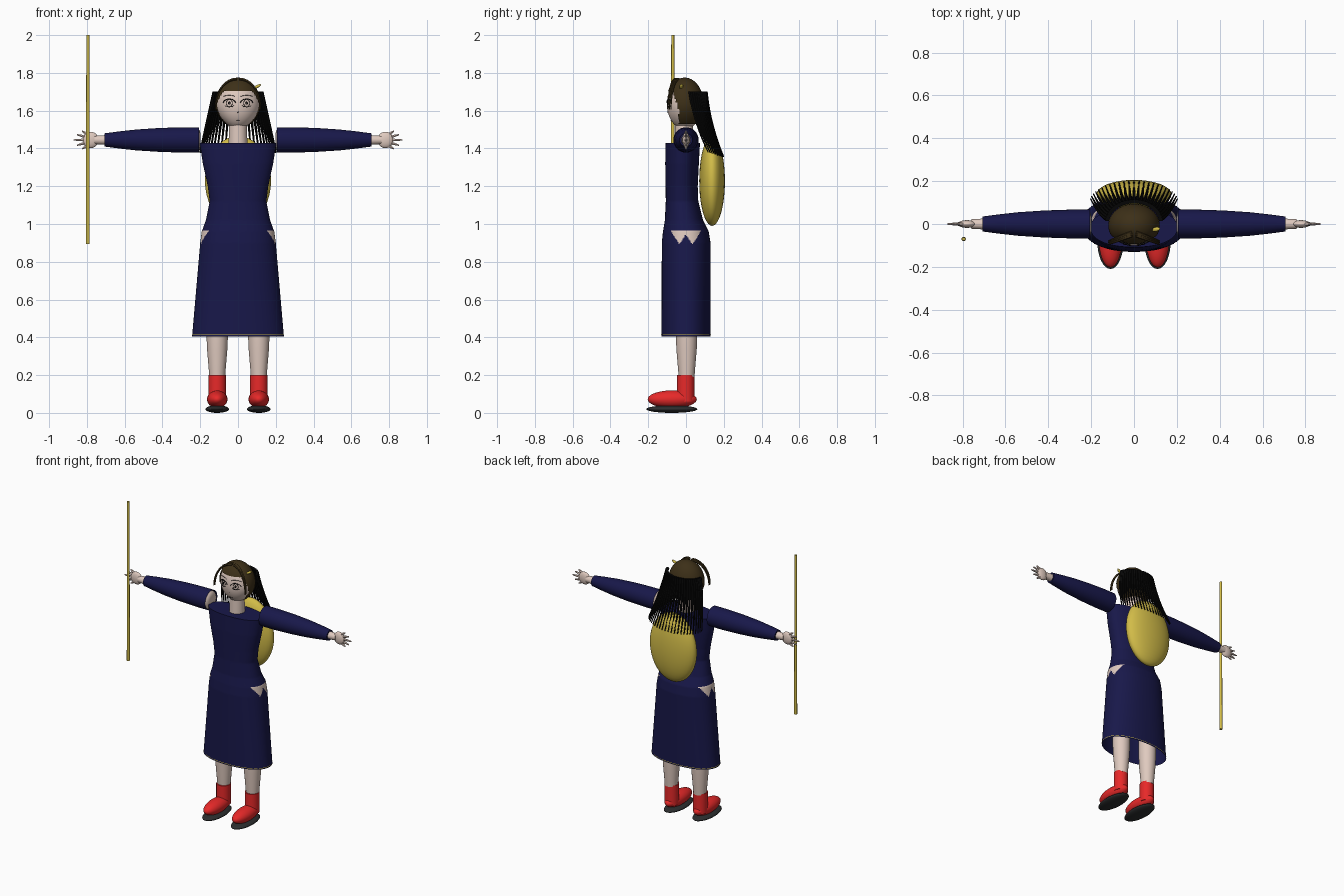
import bpy, bmesh, math
from mathutils import Vector

cube = bpy.data.objects.get("Cube")
if cube:
    bpy.data.objects.remove(cube, do_unlink=True)


def material(name, rgb):
    m = bpy.data.materials.new(name)
    m.use_nodes = True
    m.diffuse_color = (*rgb, 1)
    bsdf = next(n for n in m.node_tree.nodes if n.type == 'BSDF_PRINCIPLED')
    bsdf.inputs["Base Color"].default_value = (*rgb, 1)
    return m


NAVY = material("navy cloth", (0.009, 0.009, 0.068))
SKIN = material("pale skin", (0.74, 0.59, 0.52))
RED = material("red leather", (0.8, 0.022, 0.022))
GOLD = material("old gold", (0.64, 0.5, 0.065))
BROWN = material("brown hair", (0.046, 0.029, 0.009))
BLACK = material("black hair", (0.002, 0.002, 0.002))
SOLE = material("dark sole", (0.025, 0.027, 0.028))


def finish(name, bm, *mats):
    bmesh.ops.recalc_face_normals(bm, faces=bm.faces)
    me = bpy.data.meshes.new(name)
    bm.to_mesh(me)
    bm.free()
    ob = bpy.data.objects.new(name, me)
    bpy.context.collection.objects.link(ob)
    for m in mats:
        me.materials.append(m)
    bpy.ops.object.select_all(action='DESELECT')
    ob.select_set(True)
    bpy.context.view_layer.objects.active = ob
    bpy.ops.object.shade_smooth_by_angle(angle=math.radians(40))
    return ob


def ball(name, loc, size, mat, rot=(0, 0, 0)):
    bm = bmesh.new()
    bmesh.ops.create_uvsphere(bm, u_segments=32, v_segments=20, radius=1)
    bmesh.ops.scale(bm, vec=size, verts=bm.verts)
    ob = finish(name, bm, mat)
    ob.location, ob.rotation_euler = loc, rot
    return ob


def loft(name, rings, mats, caps=(True, True)):
    """Skin a list of point rings."""
    bm = bmesh.new()
    loops = [[bm.verts.new(p) for p in ring] for ring in rings]
    n = len(loops[0])
    for a, b in zip(loops, loops[1:]):
        for i in range(n):
            bm.faces.new((a[i], a[(i + 1) % n], b[(i + 1) % n], b[i]))
    for wanted, ring in zip(caps, (loops[0], loops[-1])):
        if wanted:
            bm.faces.new(ring)
    return finish(name, bm, *mats)


def lathe(name, profile, mat, loc, rot=(0, 0, 0), caps=(True, True)):
    """Round part from (radius, height) pairs."""
    steps = [k * math.tau / 32 for k in range(32)]
    rings = [[(r * math.cos(a), r * math.sin(a), h) for a in steps] for r, h in profile]
    ob = loft(name, rings, [mat], caps)
    ob.location, ob.rotation_euler = loc, rot
    return ob


def strands(name, paths, mat, depth, r0=1, r1=1):
    """Round strokes along point paths, tapering from r0 to r1."""
    cu = bpy.data.curves.new(name, 'CURVE')
    cu.dimensions = '3D'
    cu.bevel_depth, cu.bevel_resolution = depth, 1
    cu.use_fill_caps = True
    for path in paths:
        sp = cu.splines.new('POLY')
        sp.points.add(len(path) - 1)
        for i, p in enumerate(path):
            sp.points[i].co = (*p, 1)
            sp.points[i].radius = r0 + (r1 - r0) * i / (len(path) - 1)
    ob = bpy.data.objects.new(name, cu)
    bpy.context.collection.objects.link(ob)
    cu.materials.append(mat)
    bpy.ops.object.select_all(action='DESELECT')
    ob.select_set(True)
    bpy.context.view_layer.objects.active = ob
    bpy.ops.object.convert(target='MESH')
    bpy.ops.object.shade_smooth_by_angle(angle=math.radians(50))


# Dress outline: height, half width, front y, back y
OUTLINE = [(0.405, 0.243, -0.13, 0.13), (0.9, 0.2, -0.128, 0.13), (0.96, 0.192, -0.122, 0.12),
           (1.02, 0.17, -0.112, 0.09), (1.12, 0.15, -0.107, 0.065), (1.2, 0.16, -0.108, 0.062),
           (1.32, 0.186, -0.11, 0.068), (1.43, 0.203, -0.108, 0.074)]


def dress_ring(z, grow=0.0):
    for lo, hi in zip(OUTLINE, OUTLINE[1:]):
        if z <= hi[0] + 1e-6:
            break
    t = (z - lo[0]) / (hi[0] - lo[0])
    w, f, b = (lo[k] + (hi[k] - lo[k]) * t for k in (1, 2, 3))
    mid, dep = (f + b) / 2, (b - f) / 2 + grow
    ring = []
    for k in range(160):
        c, s = math.cos(k * math.tau / 160), math.sin(k * math.tau / 160)
        ring.append(((w + grow) * math.copysign(abs(c) ** 0.9, c),
                     mid + dep * math.copysign(abs(s) ** 0.9, s), z))
    return ring


levels = [0.405 + 1.025 * k / 170 for k in range(171)]
dress = loft("dress", [dress_ring(z) for z in levels], [NAVY, SKIN], (False, True))
# Toothed side openings at the hips
for p in dress.data.polygons:
    x, y, z = p.center
    tooth = 0.893 + 1.5 * min(abs(y + 0.035), abs(y - 0.033))
    if abs(x) > 0.1 and abs(y) < 0.08 and tooth < z < 0.968:
        p.material_index = 1
loft("hem_trim", [dress_ring(0.412, 0.0015), dress_ring(0.415, 0.0015)], [GOLD], (False, False))

# Head, narrowing to the chin
HEAD = Vector((0, -0.007, 1.635))
SIZE = Vector((0.113, 0.094, 0.133))


def chin(z):
    return 1 - 0.22 * max(0, -z / SIZE.z) ** 2


def face_point(x, z, out=0.001):
    dz = z - HEAD.z
    q = 1 - (x / (SIZE.x * chin(dz))) ** 2 - (dz / SIZE.z) ** 2
    return (x, HEAD.y - SIZE.y * math.sqrt(max(q, 0)) - out, z)


def skull(name, grow, mat, drop):
    bm = bmesh.new()
    bmesh.ops.create_uvsphere(bm, u_segments=64, v_segments=48, radius=1)
    for v in bm.verts:
        v.co = Vector(a * (b + grow) for a, b in zip(v.co, SIZE))
        v.co.x *= chin(v.co.z)
        v.co += HEAD
    gone = [f for f in bm.faces if drop(f.calc_center_median())]
    bmesh.ops.delete(bm, geom=gone, context='FACES')
    return finish(name, bm, mat)


skull("head", 0, SKIN, lambda c: False)
skull("hair_cap", 0.007, BROWN, lambda c: c.z < 1.53 or (
    c.z < 1.702 and c.y < -0.038 - 0.3 * max(0, c.z - 1.6)))
lathe("neck", [(0.05, 1.4), (0.047, 1.56)], SKIN, (0, -0.01, 0))

# Face drawn with fine strokes
lines, fine = [], []
for s in (-1, 1):
    cx = s * 0.046

    def arc(rx, rz, a0, a1, z0, n=14):
        angles = [math.radians(a0 + (a1 - a0) * k / n) for k in range(n + 1)]
        return [face_point(cx + rx * math.cos(a), z0 + rz * math.sin(a)) for a in angles]
    lines += [arc(0.033, 0.024, 10, 170, 1.638), arc(0.004, 0.006, 0, 360, 1.64)]
    fine += [arc(0.016, 0.02, 0, 360, 1.64), arc(0.028, 0.018, 215, 325, 1.637),
             arc(0.036, 0.014, 35, 150, 1.668)]
fine += [[face_point(-0.012 + 0.004 * k, 1.549 + 0.0006 * abs(k - 3)) for k in range(7)],
         [face_point(0.003, 1.595), face_point(-0.003, 1.589)]]
strands("eye_lines", lines, BLACK, 0.0026)
strands("fine_face_lines", fine, BLACK, 0.0014)

# Loose front locks and a clip
locks = []
for s in (-1, 1):
    for k in range(3):
        locks.append([(s * (0.01 + 0.11 * math.sin(a)), -0.055 - 0.04 * math.sin(a) + 0.008 * k,
                       1.61 + 0.157 * math.cos(a)) for a in [j * 0.16 for j in range(11)]])
strands("front_locks", locks, BROWN, 0.008, 1, 0.3)
ball("hair_clip", (0.102, -0.025, 1.728), (0.022, 0.01, 0.008), GOLD, (0, -0.5, 0.2))

# Long back hair fanning out into separate strands
fan = []
for k in range(25):
    a = math.radians(-80 + 160 * k / 24)
    path = []
    for j in range(9):
        t = j / 8
        path.append(((0.126 + 0.08 * t) * math.sin(a),
                     0.005 + 0.055 * t * t + 0.04 * t + 0.1 * math.cos(a),
                     1.7 - (0.315 + 0.03 * math.cos(a)) * t))
    fan.append(path)
strands("back_hair", fan, BLACK, 0.011, 1, 0.3)

# Pack and staff
ball("back_pack", (0, 0.138, 1.228), (0.175, 0.068, 0.238), GOLD)
lathe("staff", [(0.01, 0.895), (0.008, 2.0)], GOLD, (-0.795, -0.07, 0))

# Limbs, mirrored
for s, side in ((1, "left"), (-1, "right")):
    shoulder = (0, 0, 1.445)
    turn = (0, s * math.pi / 2, 0)
    lathe(side + "_sleeve", [(0.067, 0.206), (0.067, 0.3), (0.063, 0.42), (0.055, 0.54),
                             (0.045, 0.63), (0.035, 0.707)], NAVY, shoulder, turn, (False, True))
    lathe(side + "_arm", [(0.03, 0.198), (0.052, 0.203), (0.06, 0.212), (0.05, 0.4),
                          (0.026, 0.69), (0.022, 0.76)], SKIN, shoulder, turn)
    ball(side + "_palm", (s * 0.78, 0, 1.445), (0.042, 0.018, 0.043), SKIN)
    fingers = []
    for k in range(5):
        a = math.radians(-38 + 19 * k)
        reach = 0.12 - 0.012 * abs(k - 2)
        fingers.append([(s * (0.75 + d * math.cos(a)), 0, 1.445 + d * 0.8 * math.sin(a))
                        for d in (0.04, 0.08, reach)])
    strands(side + "_fingers", fingers, SKIN, 0.011, 1, 0.35)

    x = s * 0.11
    lathe(side + "_leg", [(0.042, 0.19), (0.044, 0.22), (0.054, 0.34), (0.057, 0.42),
                          (0.06, 0.9)], SKIN, (x, 0.003, 0))
    lathe(side + "_ankle_boot", [(0.046, 0.06), (0.046, 0.2)], RED, (x, -0.002, 0))
    ball(side + "_shoe", (x, -0.073, 0.072), (0.054, 0.13, 0.047), RED)
    ball(side + "_sole", (x, -0.075, 0.02), (0.062, 0.135, 0.02), SOLE)
